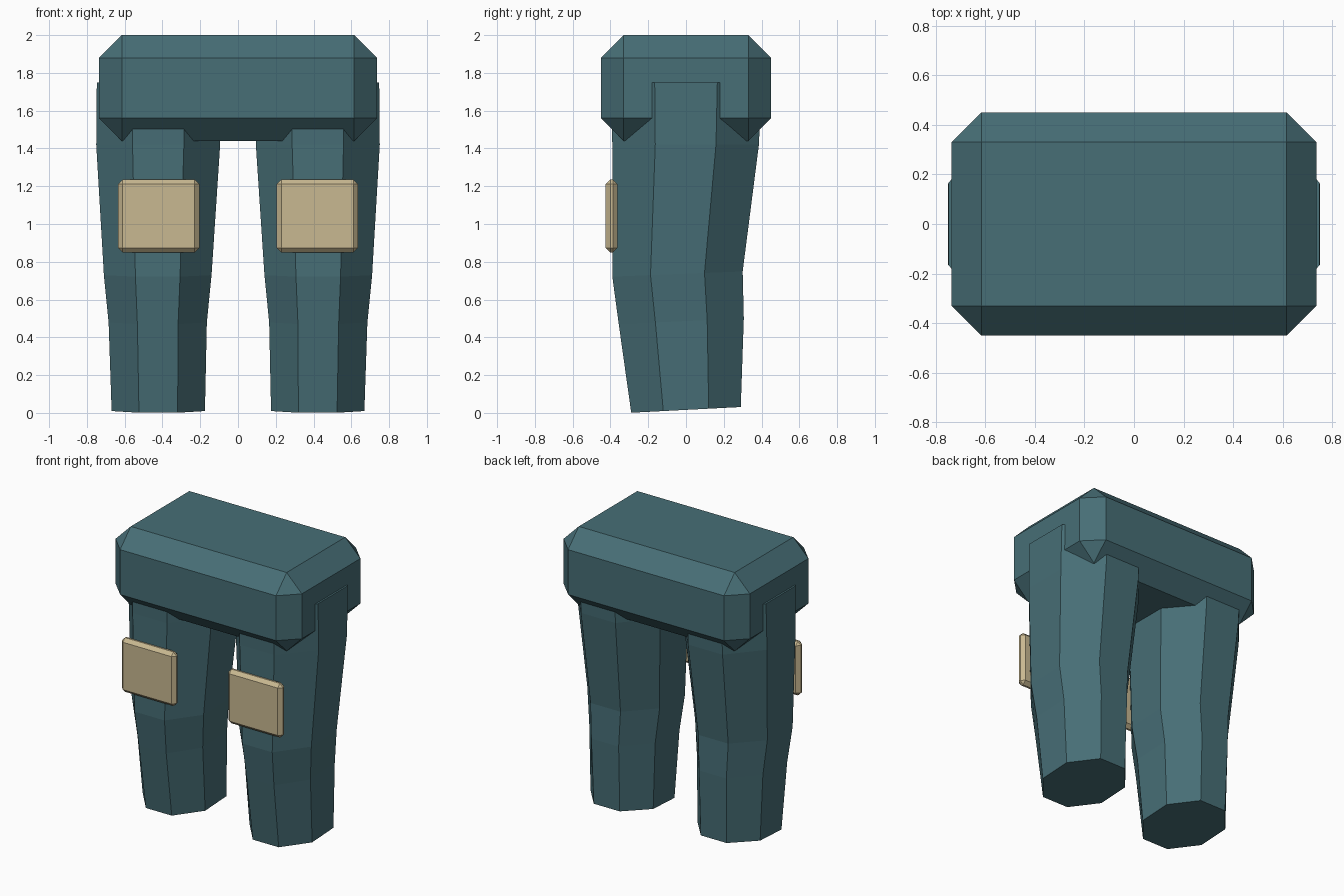
import bpy, bmesh, math

if "Cube" in bpy.data.objects:
    bpy.data.objects.remove(bpy.data.objects["Cube"])


def material(name, rgb):
    m = bpy.data.materials.new(name)
    m.diffuse_color = (*rgb, 1)
    m.use_nodes = True
    m.node_tree.nodes["Principled BSDF"].inputs["Base Color"].default_value = m.diffuse_color
    return m


teal = material("dark teal", (0.063, 0.156, 0.181))
tan = material("sand tan", (0.578, 0.479, 0.283))


def finish(name, bm, mat):
    bmesh.ops.recalc_face_normals(bm, faces=bm.faces)
    me = bpy.data.meshes.new(name)
    bm.to_mesh(me)
    bm.free()
    me.materials.append(mat)
    ob = bpy.data.objects.new(name, me)
    bpy.context.collection.objects.link(ob)
    return ob


def chamfered_box(name, centre, size, chamfer, mat):
    bm = bmesh.new()
    bmesh.ops.create_cube(bm, size=1)
    for v in bm.verts:
        v.co = [c + p * s for c, p, s in zip(centre, v.co, size)]
    bmesh.ops.bevel(bm, geom=bm.edges[:], offset=chamfer, segments=1,
                    affect='EDGES', profile=0.5)
    return finish(name, bm, mat)


# leg rings: height, centre x, centre y, half width, half depth, tilt (dz/dy)
RINGS = [
    (0.016, 0.422, 0.0, 0.247, 0.29, 0.052),
    (0.485, 0.425, -0.025, 0.26, 0.331, 0.045),
    (0.735, 0.425, -0.045, 0.285, 0.345, 0.04),
    (1.42, 0.4225, -0.002, 0.328, 0.388, 0.0),
    (1.75, 0.4225, 0.0, 0.325, 0.40, 0.0),
]


def leg(name, side):
    bm = bmesh.new()
    loops = []
    for z, cx, cy, hx, hy, tilt in RINGS:
        loop = []
        for i in range(8):
            a = math.radians(22.5 + 45 * i)
            k = 1 / math.cos(math.radians(22.5))
            dy = hy * k * math.sin(a)
            loop.append(bm.verts.new((side * (cx + hx * k * math.cos(a)),
                                      cy + dy, z + tilt * dy)))
        loops.append(loop)
    for a, b in zip(loops, loops[1:]):
        for i in range(8):
            j = (i + 1) % 8
            bm.faces.new((a[i], a[j], b[j], b[i]))
    bm.faces.new(loops[0])
    bm.faces.new(loops[-1])
    return finish(name, bm, teal)


# hip block
chamfered_box("hips", (0, 0, 1.72), (1.47, 0.9, 0.56), 0.12, teal)

# legs and thigh plates
for label, side in (("left", -1), ("right", 1)):
    leg(label + "_leg", side)
    chamfered_box(label + "_thigh_plate", (side * 0.42, -0.394, 1.042),
                  (0.43, 0.062, 0.386), 0.024, tan)
